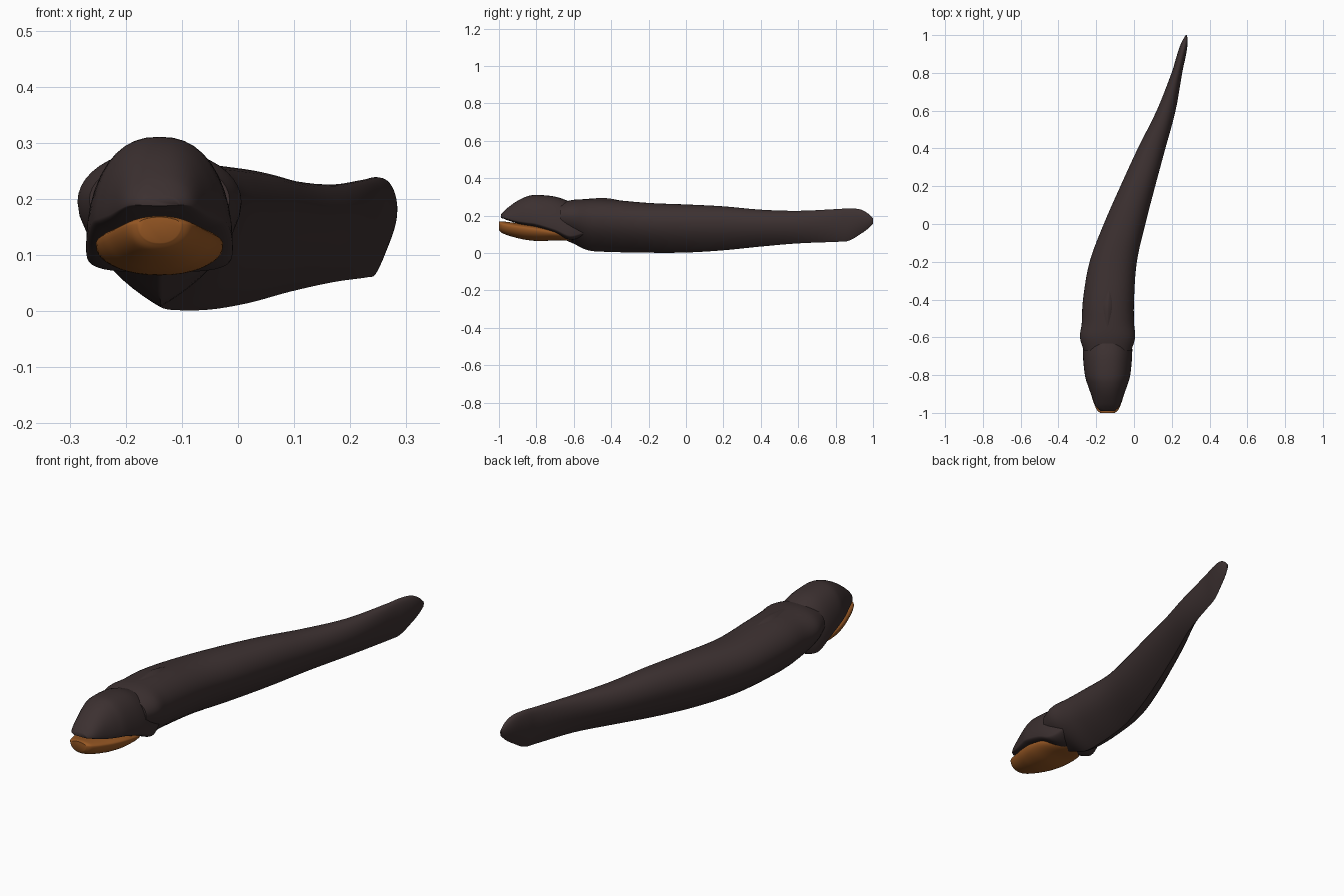
import bpy, bmesh, math

if "Cube" in bpy.data.objects:
    bpy.data.objects.remove(bpy.data.objects["Cube"], do_unlink=True)


def material(name, rgb):
    m = bpy.data.materials.new(name)
    m.use_nodes = True
    m.diffuse_color = (*rgb, 1)
    bsdf = m.node_tree.nodes["Principled BSDF"]
    bsdf.inputs["Base Color"].default_value = (*rgb, 1)
    bsdf.inputs["Roughness"].default_value = 0.7
    return m


dark = material("dark brown skin", (0.045, 0.03, 0.03))
orange = material("orange throat", (0.32, 0.1, 0.018))


def smooth_stations(st, steps):
    """Catmull-Rom resampling of the section table."""
    out = []
    for i in range(len(st) - 1):
        quad = [st[max(i - 1, 0)], st[i], st[i + 1], st[min(i + 2, len(st) - 1)]]
        for k in range(steps):
            t = k / steps
            out.append([b + t / 2 * (c - a + t * (2*a - 5*b + 4*c - d + t * (3*(b - c) + d - a)))
                        for a, b, c, d in zip(*quad)])
    out.append(list(st[-1]))
    return out


def loft(name, mat, stations, mid, up, down, sides=40, steps=5):
    """Sections are (y, centre x, half width, top z, bottom z).
    mid is the height share of the widest point; up and down shape the halves."""
    bm = bmesh.new()
    rings = []
    for y, cx, hw, zt, zb in smooth_stations(stations, steps):
        zm = zb + (zt - zb) * mid
        ring = []
        for i in range(sides):
            a = 2 * math.pi * i / sides
            c, s = math.cos(a), math.sin(a)
            x = math.copysign(abs(c) ** (up if s >= 0 else down), c) * max(hw, 0.002)
            z = zm + s * ((zt - zm) if s >= 0 else (zm - zb))
            ring.append(bm.verts.new((cx + x, y, z)))
        rings.append(ring)
    for a, b in zip(rings, rings[1:]):
        for i in range(sides):
            j = (i + 1) % sides
            bm.faces.new((a[i], a[j], b[j], b[i]))
    bm.faces.new(rings[0])
    bm.faces.new(rings[-1][::-1])
    bmesh.ops.recalc_face_normals(bm, faces=bm.faces)
    me = bpy.data.meshes.new(name)
    bm.to_mesh(me)
    bm.free()
    me.materials.append(mat)
    ob = bpy.data.objects.new(name, me)
    bpy.context.collection.objects.link(ob)
    bpy.ops.object.select_all(action='DESELECT')
    ob.select_set(True)
    bpy.context.view_layer.objects.active = ob
    bpy.ops.object.shade_smooth_by_angle(angle=math.radians(45))
    return ob


# Long body with a low keel, flattening into the tail
loft("body", dark, [
    (-.67, -.14, .125, .27, .08),
    (-.6, -.14, .146, .285, .05),
    (-.52, -.138, .138, .288, .014),
    (-.4, -.135, .135, .285, .006),
    (-.2, -.11, .125, .268, .002),
    (0, -.05, .11, .26, .003),
    (.2, .02, .092, .25, .015),
    (.4, .093, .073, .232, .035),
    (.6, .17, .05, .226, .052),
    (.8, .227, .028, .235, .06),
    (.87, .245, .025, .239, .066),
    (.93, .26, .021, .234, .1),
    (.97, .27, .014, .214, .128),
    (1, .277, .003, .185, .158)], .62, .9, 1.9)

# Domed upper head with the lip along its lower edge
loft("upper_head", dark, [
    (-.99, -.14, .035, .205, .188),
    (-.975, -.14, .055, .222, .184),
    (-.95, -.14, .07, .245, .174),
    (-.9, -.14, .088, .28, .158),
    (-.85, -.14, .106, .303, .147),
    (-.8, -.14, .12, .311, .138),
    (-.7, -.14, .13, .302, .105),
    (-.62, -.14, .128, .275, .07),
    (-.55, -.14, .11, .25, .09)], .12, .85, .5)

# Orange lower jaw and throat
loft("lower_jaw", orange, [
    (-1, -.14, .038, .168, .122),
    (-.985, -.14, .056, .17, .108),
    (-.95, -.14, .072, .166, .094),
    (-.9, -.14, .088, .16, .08),
    (-.85, -.14, .102, .155, .07),
    (-.78, -.14, .113, .145, .064),
    (-.7, -.14, .108, .125, .068),
    (-.63, -.14, .075, .11, .066),
    (-.57, -.14, .03, .1, .07)], .72, 1.1, .9)

# Low ridge on the nape
loft("nape_ridge", dark, [
    (-.62, -.14, .01, .28, .25),
    (-.5, -.14, .03, .292, .25),
    (-.42, -.137, .035, .293, .25),
    (-.32, -.128, .01, .275, .25)], .4, 1.5, 1)
